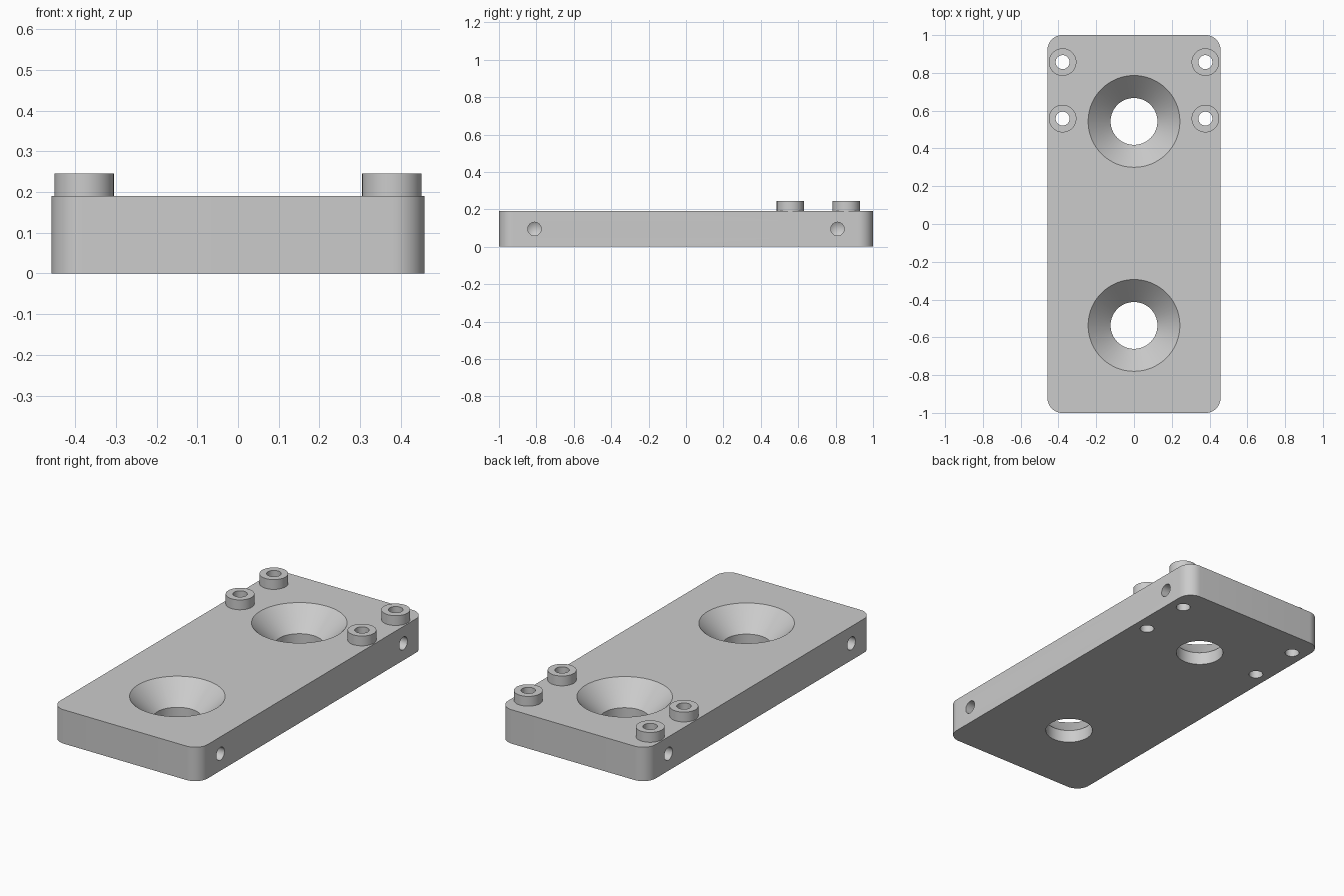
import bpy, bmesh, math
from mathutils import Matrix, Vector

cube = bpy.data.objects.get("Cube")
if cube:
    bpy.data.objects.remove(cube, do_unlink=True)

HALF_W, HEIGHT, CORNER = 0.458, 0.19, 0.078
BOSS_TOP, BOSS_R, PIN_R = 0.245, 0.073, 0.037
BOSS_X, BOSS_Y = 0.378, (0.857, 0.558)
SINK_Y = (0.543, -0.537)
SIDE_Y, SIDE_R, SIDE_DEPTH = 0.81, 0.036, 0.2

metal = bpy.data.materials.new("plain grey metal")
metal.use_nodes = True
grey = (0.6, 0.6, 0.6, 1)
metal.diffuse_color = grey
metal.node_tree.nodes["Principled BSDF"].inputs["Base Color"].default_value = grey


def finish(name, bm):
    mesh = bpy.data.meshes.new(name)
    bm.to_mesh(mesh)
    bm.free()
    mesh.materials.append(metal)
    obj = bpy.data.objects.new(name, mesh)
    bpy.context.collection.objects.link(obj)
    return obj


def lathe(name, profile, matrix, steps=64):
    """Revolve (radius, height) points around the local z axis."""
    bm = bmesh.new()
    verts = [bm.verts.new((r, 0, z)) for r, z in profile]
    edges = [bm.edges.new(pair) for pair in zip(verts, verts[1:])]
    bmesh.ops.spin(bm, geom=verts + edges, cent=(0, 0, 0), axis=(0, 0, 1),
                   angle=math.tau, steps=steps)
    bmesh.ops.remove_doubles(bm, verts=bm.verts, dist=1e-5)
    bmesh.ops.recalc_face_normals(bm, faces=bm.faces)
    bm.transform(matrix)
    return finish(name, bm)


def smooth(obj):
    bpy.ops.object.select_all(action="DESELECT")
    obj.select_set(True)
    bpy.context.view_layer.objects.active = obj
    bpy.ops.object.shade_smooth_by_angle(angle=math.radians(30))


# Plate with rounded vertical corners
bm = bmesh.new()
bmesh.ops.create_cube(bm, size=1)
bm.transform(Matrix.Translation((0, 0, HEIGHT / 2)) @ Matrix.Diagonal((2 * HALF_W, 2, HEIGHT, 1)))
upright = [e for e in bm.edges if abs(e.verts[0].co.z - e.verts[1].co.z) > 0.1]
bmesh.ops.bevel(bm, geom=upright, offset=CORNER, segments=12, profile=0.5, affect="EDGES")
plate = finish("plate", bm)

# Countersunk through holes
cutters = []
sink = [(0, -0.1), (0.124, -0.1), (0.124, 0.071), (0.293, HEIGHT + 0.05), (0, HEIGHT + 0.05)]
for y in SINK_Y:
    cutters.append(lathe("countersink_cutter", sink, Matrix.Translation((0, y, 0))))

# Blind drilled holes in both long sides, with conical ends
drill = [(0, 0.05), (SIDE_R, 0.05), (SIDE_R, -SIDE_DEPTH), (0, -SIDE_DEPTH - 0.022)]
for side in (-1, 1):
    turn = Matrix.Rotation(side * math.pi / 2, 4, "Y")
    for y in (-SIDE_Y, SIDE_Y):
        place = Matrix.Translation((side * HALF_W, y, HEIGHT / 2))
        cutters.append(lathe("side_hole_cutter", drill, place @ turn, 32))

# Raised bosses, each with a pin hole through the plate
pin = [(0, -0.1), (PIN_R, -0.1), (PIN_R, HEIGHT + 0.1), (0, HEIGHT + 0.1)]
tube = [(BOSS_R, HEIGHT), (BOSS_R, BOSS_TOP), (PIN_R, BOSS_TOP), (PIN_R, HEIGHT)]
for side, label in ((-1, "right"), (1, "left")):
    for y, row in zip(BOSS_Y, ("back", "front")):
        place = Matrix.Translation((side * BOSS_X, y, 0))
        cutters.append(lathe("pin_hole_cutter", pin, place, 48))
        boss = lathe(f"boss_{row}_{label}", tube, place, 48)
        # Open tube: make the outer wall face outward
        wall = max(boss.data.polygons, key=lambda p: (p.center - place.translation).xy.length)
        if wall.normal.dot(Vector((*(wall.center - place.translation).xy, 0))) < 0:
            boss.data.flip_normals()
        smooth(boss)

# Cut all holes, then discard the cutters
for cutter in cutters:
    cutter.hide_render = True
    cut = plate.modifiers.new("hole", "BOOLEAN")
    cut.operation, cut.solver, cut.object = "DIFFERENCE", "EXACT", cutter
    bpy.context.view_layer.objects.active = plate
    bpy.ops.object.modifier_apply(modifier=cut.name)
    bpy.data.objects.remove(cutter, do_unlink=True)
smooth(plate)
